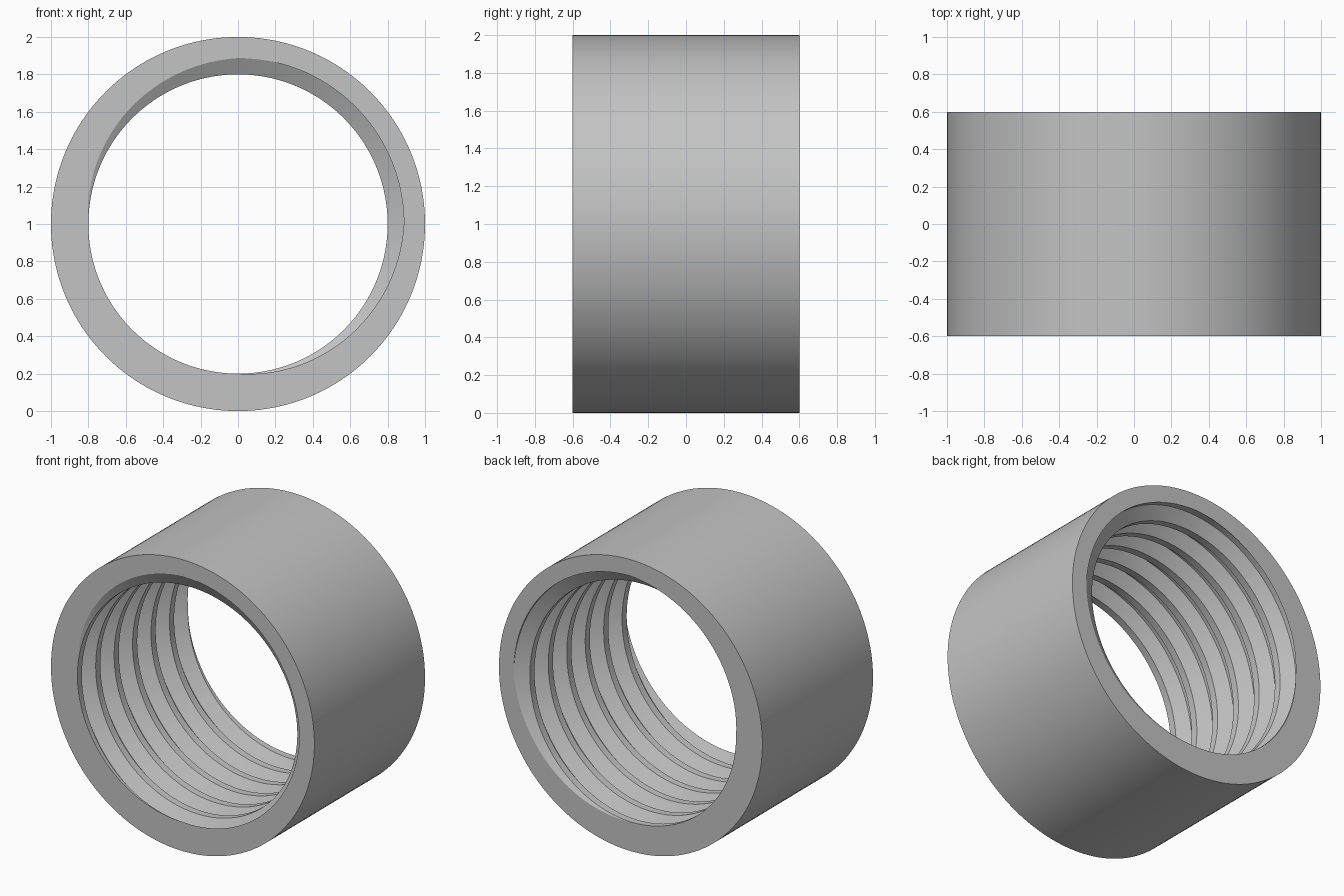
import bpy, bmesh, math

if "Cube" in bpy.data.objects:
    bpy.data.objects.remove(bpy.data.objects["Cube"], do_unlink=True)

SEGMENTS = 160
HALF = 0.6            # half length along y
OUTER = 1.0
CREST, ROOT = 0.8, 0.887
PITCH = 0.2
TURNS = 6


def thread_radius(theta, y):
    """Trapezoid thread: root, flank, crest, flank, each a quarter of the pitch."""
    quarter = (4 * (theta / math.tau + (y + HALF) / PITCH) + 1e-7) % 4
    rise = min(1, max(0, abs(quarter - 2.5) - 0.5))
    return CREST + (ROOT - CREST) * rise


def section(theta):
    """Closed cross-section of the collar at one angle, as (radius, y) points."""
    points = [(OUTER, -HALF)]
    for k in range(4 * (TURNS + 1) + 1):
        y = -HALF + PITCH * (k / 4 - theta / math.tau)
        y = min(HALF, max(-HALF, y))
        points.append((thread_radius(theta, y), y))
    points.append((OUTER, HALF))
    return points


# Collar with internal helical thread
bm = bmesh.new()
columns = []
for i in range(SEGMENTS + 1):
    a = math.tau * i / SEGMENTS
    columns.append([bm.verts.new((r * math.cos(a), y, 1 + r * math.sin(a)))
                    for r, y in section(a)])
for left, right in zip(columns, columns[1:]):
    for j in range(len(left)):
        n = (j + 1) % len(left)
        bm.faces.new((left[j], left[n], right[n], right[j]))
bmesh.ops.remove_doubles(bm, verts=bm.verts, dist=1e-4)
bmesh.ops.recalc_face_normals(bm, faces=bm.faces)

mesh = bpy.data.meshes.new("threaded_collar")
bm.to_mesh(mesh)
bm.free()
collar = bpy.data.objects.new("threaded_collar", mesh)
bpy.context.collection.objects.link(collar)

# Plain grey material
grey = bpy.data.materials.new("light_grey")
grey.use_nodes = True
colour = (0.55, 0.55, 0.55, 1)
grey.diffuse_color = colour
grey.node_tree.nodes["Principled BSDF"].inputs["Base Color"].default_value = colour
mesh.materials.append(grey)

# Smooth walls, crisp thread edges and end faces
bpy.ops.object.select_all(action="DESELECT")
collar.select_set(True)
bpy.context.view_layer.objects.active = collar
bpy.ops.object.shade_smooth_by_angle(angle=math.radians(25))
